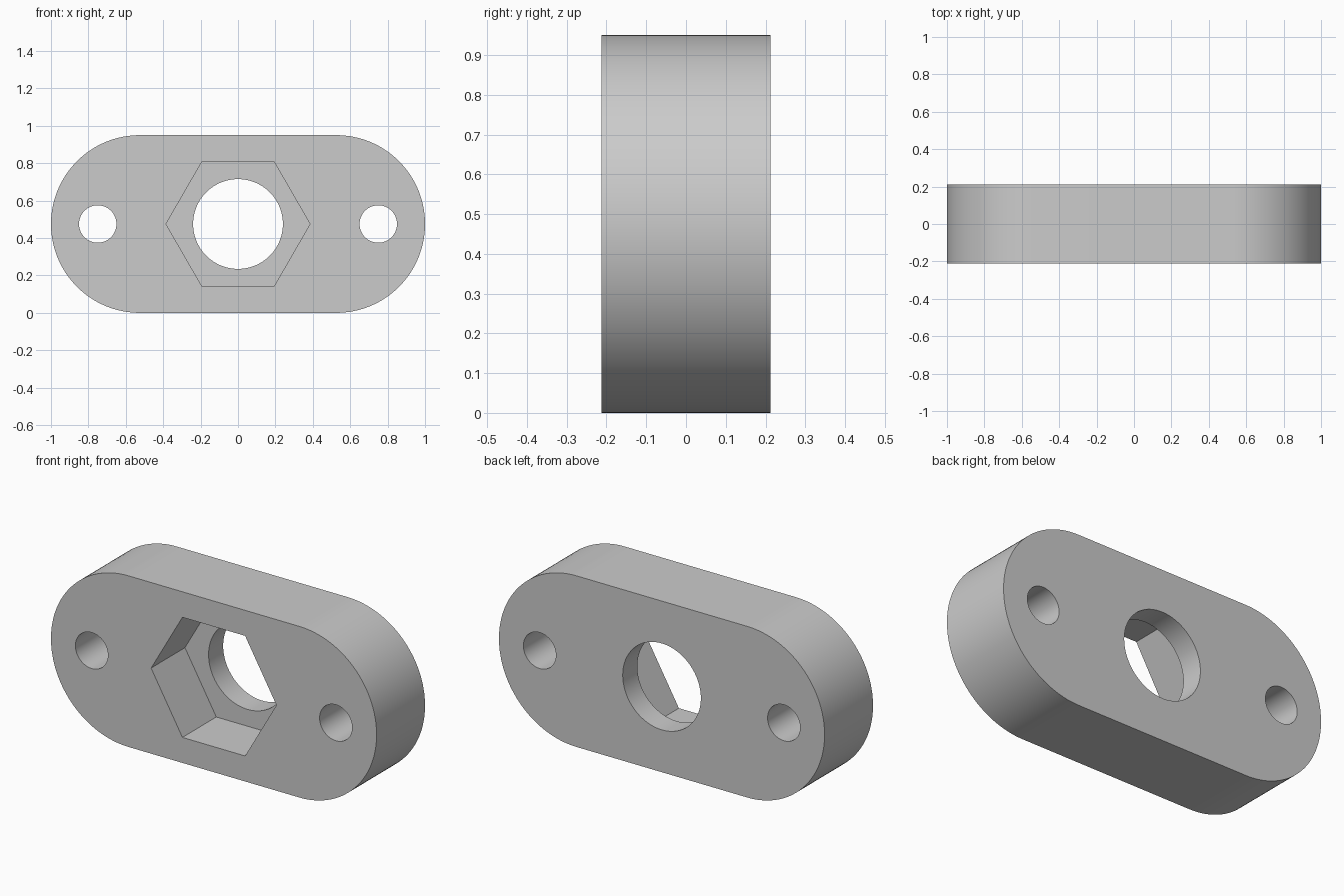
import bpy
import bmesh
from math import cos, sin, pi, radians

# Overall dimensions
END_R = 0.475
END_X = 1 - END_R
HALF_T = 0.2125
MID_Z = END_R
POCKET_DEPTH = 0.297

default = bpy.data.objects.get("Cube")
if default:
    bpy.data.objects.remove(default, do_unlink=True)

grey = bpy.data.materials.new("light grey")
grey.use_nodes = True
colour = (0.6, 0.6, 0.6, 1)
grey.diffuse_color = colour
grey.node_tree.nodes["Principled BSDF"].inputs["Base Color"].default_value = colour


def arc(cx, radius, start, sweep, steps):
    return [(cx + radius * cos(start + sweep * i / steps),
             MID_Z + radius * sin(start + sweep * i / steps))
            for i in range(steps + 1)]


def ring(cx, radius, sides):
    return arc(cx, radius, 0, 2 * pi, sides)[:-1]


def prism(name, outline, y0, y1):
    """Extrude an outline in the xz plane from y0 to y1."""
    bm = bmesh.new()
    face = bm.faces.new([bm.verts.new((x, y0, z)) for x, z in outline])
    moved = bmesh.ops.extrude_face_region(bm, geom=[face])["geom"]
    verts = [v for v in moved if isinstance(v, bmesh.types.BMVert)]
    bmesh.ops.translate(bm, verts=verts, vec=(0, y1 - y0, 0))
    bmesh.ops.recalc_face_normals(bm, faces=bm.faces)
    mesh = bpy.data.meshes.new(name)
    bm.to_mesh(mesh)
    bm.free()
    mesh.materials.append(grey)
    obj = bpy.data.objects.new(name, mesh)
    bpy.context.collection.objects.link(obj)
    return obj


# Plate with fully rounded ends
outline = arc(END_X, END_R, -pi / 2, pi, 64) + arc(-END_X, END_R, pi / 2, pi, 64)
plate = prism("flange_plate", outline, -HALF_T, HALF_T)

# Hexagonal nut pocket in front, central bore, and two bolt holes
cutters = [
    prism("nut_pocket_cutter", ring(0, 0.385, 6), -HALF_T - 0.1, -HALF_T + POCKET_DEPTH),
    prism("bore_cutter", ring(0, 0.24, 96), -0.15, 0.4),
]
for side in (-1, 1):
    cutters.append(prism("bolt_hole_cutter", ring(side * 0.75, 0.1, 64), -0.4, 0.4))

bpy.ops.object.select_all(action='DESELECT')
bpy.context.view_layer.objects.active = plate
plate.select_set(True)
for cutter in cutters:
    cutter.hide_render = True
    cut = plate.modifiers.new(cutter.name, 'BOOLEAN')
    cut.operation = 'DIFFERENCE'
    cut.solver = 'EXACT'
    cut.object = cutter
    bpy.ops.object.modifier_apply(modifier=cut.name)
    bpy.data.objects.remove(cutter, do_unlink=True)

# Smooth curved walls, crisp rims
bpy.ops.object.shade_smooth_by_angle(angle=radians(30))
